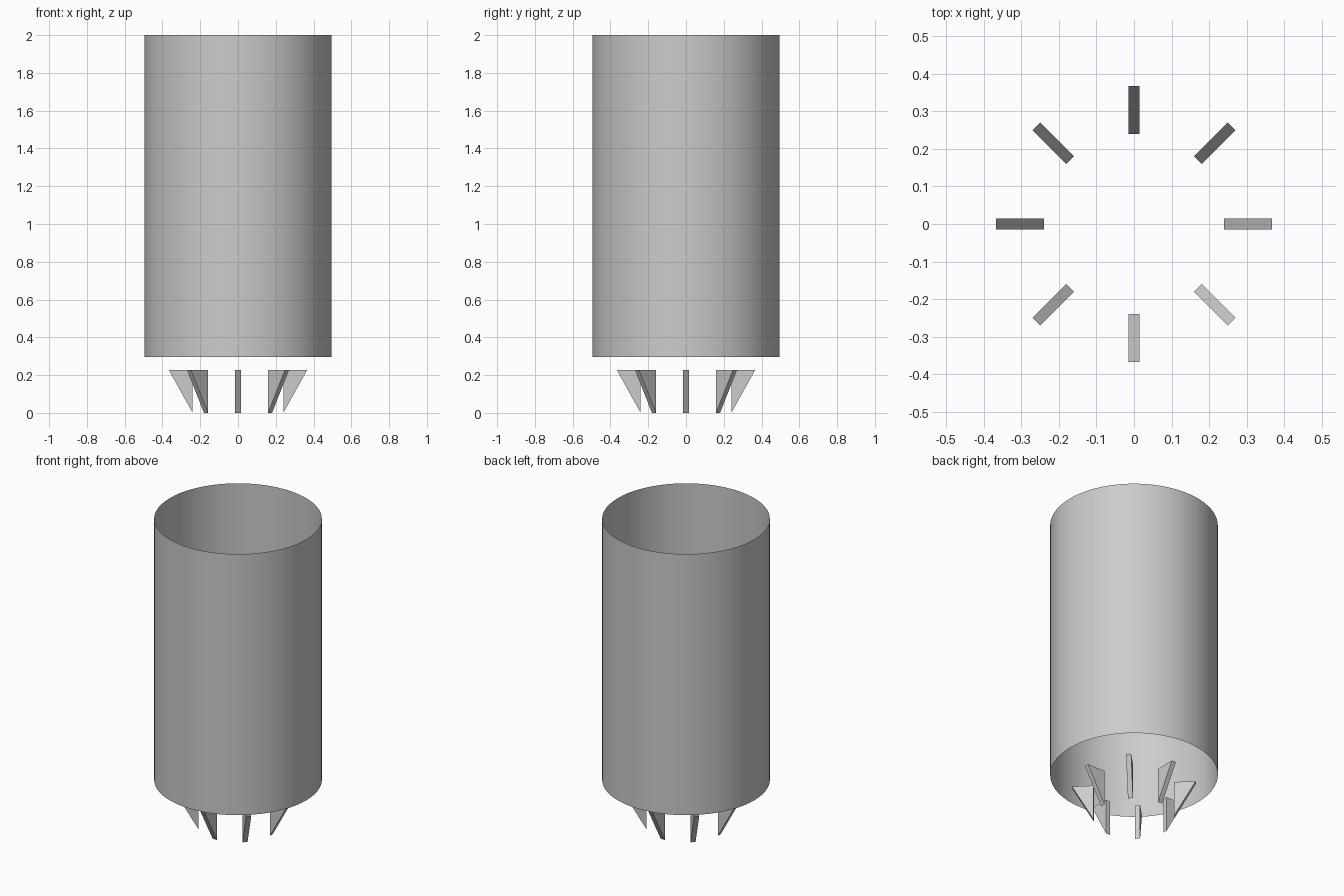
import bpy, bmesh
from math import cos, sin, pi

if "Cube" in bpy.data.objects:
    bpy.data.objects.remove(bpy.data.objects["Cube"])

def make_object(name, bm):
    bmesh.ops.recalc_face_normals(bm, faces=bm.faces)
    mesh = bpy.data.meshes.new(name)
    bm.to_mesh(mesh)
    bm.free()
    obj = bpy.data.objects.new(name, mesh)
    bpy.context.collection.objects.link(obj)
    return obj

# Open thin-walled tube, no caps
Z0, Z1, RADIUS = 0.297, 2.0, 0.496
bm = bmesh.new()
bmesh.ops.create_cone(bm, cap_ends=False, segments=64, radius1=RADIUS,
                      radius2=RADIUS, depth=Z1 - Z0)
bmesh.ops.translate(bm, verts=bm.verts, vec=(0, 0, (Z0 + Z1) / 2))
for f in bm.faces:
    f.smooth = True
make_object("tube_body", bm)

# Wedge fins below the tube: vertical inner face, sloped outer face, open top
INNER, OUTER, TOP, HALF = 0.24, 0.367, 0.228, 0.015
PROFILE = [(INNER, 0.0), (OUTER, TOP), (INNER, TOP)]

def make_fin(index, angle):
    bm = bmesh.new()
    c, s = cos(angle), sin(angle)
    sides = [[bm.verts.new((r * c - t * s, r * s + t * c, z)) for r, z in PROFILE]
             for t in (-HALF, HALF)]
    a, b = sides
    bm.faces.new(a)
    bm.faces.new(b[::-1])
    bm.faces.new((a[0], b[0], b[1], a[1]))   # sloped outer face
    bm.faces.new((a[2], b[2], b[0], a[0]))   # inner face
    make_object(f"fin_{index + 1}", bm)

for i in range(8):
    make_fin(i, i * pi / 4)
